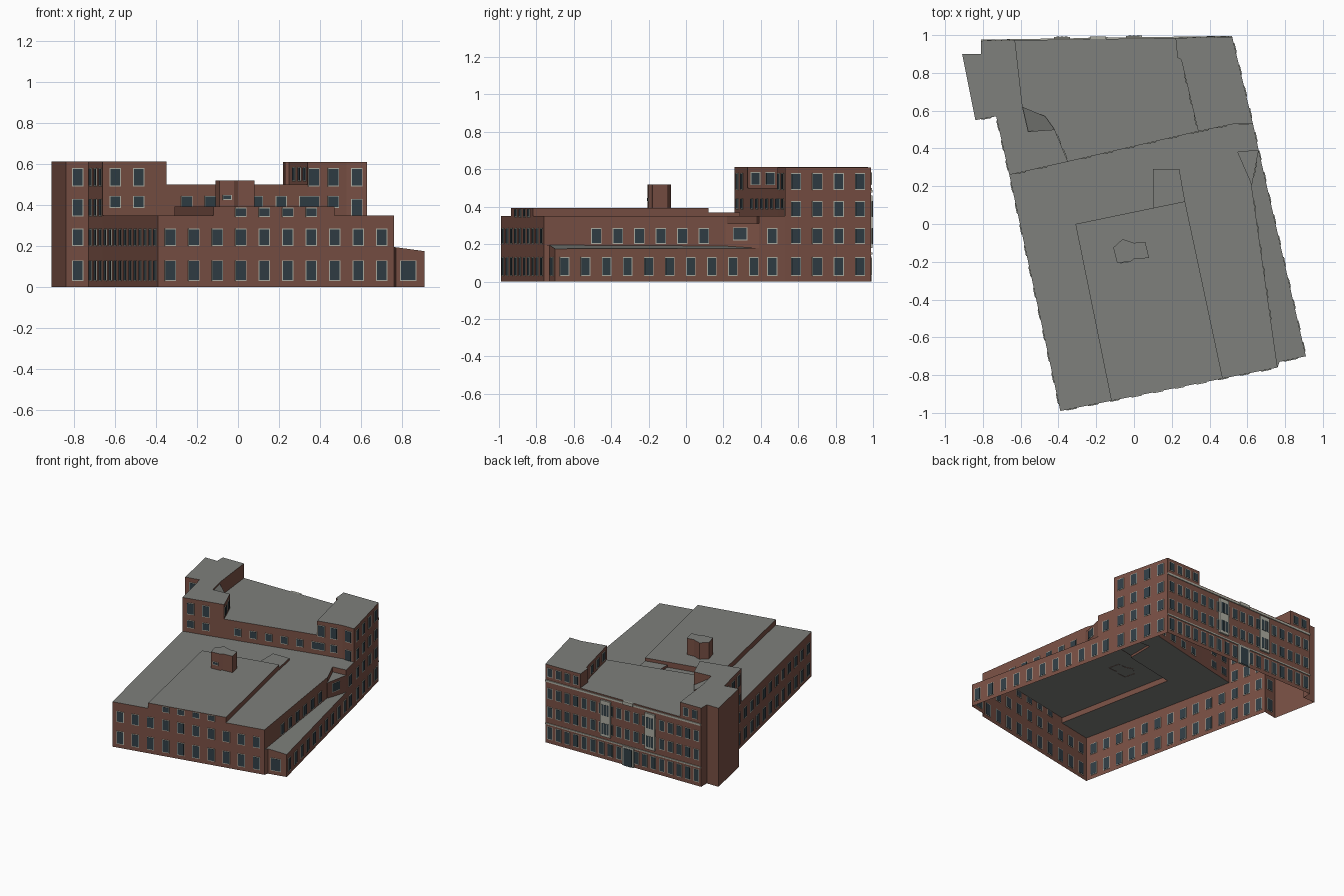
import bpy, bmesh
from mathutils import Vector, Matrix

if "Cube" in bpy.data.objects:
    bpy.data.objects.remove(bpy.data.objects["Cube"])


def material(name, rgb):
    m = bpy.data.materials.new(name)
    m.diffuse_color = (*rgb, 1)
    m.use_nodes = True
    m.node_tree.nodes["Principled BSDF"].inputs["Base Color"].default_value = m.diffuse_color
    return m


BRICK = material("brick", (0.19, 0.08, 0.058))
ROOF = material("roof_grey", (0.21, 0.215, 0.20))
GLASS = material("dark_glass", (0.03, 0.048, 0.06))
TRIM = material("pale_stone", (0.42, 0.42, 0.36))


def finish(name, bm, mats):
    me = bpy.data.meshes.new(name)
    bm.to_mesh(me)
    bm.free()
    for m in mats:
        me.materials.append(m)
    ob = bpy.data.objects.new(name, me)
    bpy.context.collection.objects.link(ob)
    return ob


def block(name, pts, top, bases):
    """Open-bottomed volume: counter-clockwise outline, one wall base per edge (None = no wall)."""
    bm = bmesh.new()
    tops = [Vector((p[0], p[1], p[2] if len(p) > 2 else top)) for p in pts]
    ring = [bm.verts.new(p) for p in tops]
    bm.faces.new(ring).material_index = 1
    for i, base in enumerate(bases):
        if base is None:
            continue
        j = (i + 1) % len(ring)
        lo = [bm.verts.new((tops[k].x, tops[k].y, base)) for k in (i, j)]
        bm.faces.new((lo[0], lo[1], ring[j], ring[i]))
    return finish(name, bm, [BRICK, ROOF])


def slab(bm, a, b, t, z0, z1, w, depth, mat=0, out=0.0):
    """Box lying on the wall a-b at fraction t, spanning z0..z1."""
    d = Vector((b[0] - a[0], b[1] - a[1], 0))
    u = d.normalized()
    n = Vector((u.y, -u.x, 0))
    c = Vector((a[0], a[1], (z0 + z1) / 2)) + d * t + n * out
    h = z1 - z0
    m = Matrix(((u.x * w, n.x * depth, 0, c.x), (u.y * w, n.y * depth, 0, c.y),
                (0, 0, h, c.z), (0, 0, 0, 1)))
    for v in bmesh.ops.create_cube(bm, size=1, matrix=m)["verts"]:
        for f in v.link_faces:
            f.material_index = mat


def windows(name, a, b, axis, values, rows, w=0.056):
    """Framed panes at the given x (axis 0) or y (axis 1) positions along wall a-b."""
    bm = bmesh.new()
    for v in values:
        t = (v - a[axis]) / (b[axis] - a[axis])
        for z0, z1 in rows:
            slab(bm, a, b, t, z0, z1, w, 0.006, 1)
            slab(bm, a, b, t, z0 + 0.005, z1 - 0.004, w - 0.008, 0.009, 0)
    bmesh.ops.recalc_face_normals(bm, faces=bm.faces)
    return finish(name, bm, [GLASS, TRIM])


def steps(start, step, n):
    return [start + step * i for i in range(n)]


# shared plan corners
FL, FR = (-0.39, -0.99), (0.76, -0.76)
R1, R2 = (-0.12, -0.936), (0.47, -0.818)
ML, J1, J2, J3 = (-0.66, 0.26), (-0.35, 0.33), (0.34, 0.49), (0.53, 0.53)
LB, LC = (0.91, -0.70), (0.66, 0.39)
TR, BR, BL = (0.63, 0.53), (0.52, 0.99), (-0.81, 0.97)
S1, S2, S3 = (0.62, 0.22), (0.55, 0.38), (0.48, 0.40)
W1, W2 = (-0.84, 0.55), (-0.73, 0.57)
P1, P2, P3, P4 = (-0.31, 0.0), (0.10, 0.085), (0.27, 0.12), (0.24, 0.29)
P5 = (0.10, 0.29)
E1, E2, E3 = (0.25, 0.87), (0.23, 0.88), (0.22, 0.985)
H1, H2, H3, H4 = (-0.42, 0.50), (-0.56, 0.49), (-0.59, 0.62), (-0.63, 0.973)
N = None

# building volumes
block("front_block", [FL, R1, P1, P2, P5, P4, P3, R2, FR, S1, S2, S3, J3, J2, J1, ML], 0.35,
      [0, N, N, N, N, N, N, 0, 0.15, 0.15, N, N, N, N, N, 0])
block("raised_roof", [R1, R2, P3, P2, P1], 0.392, [0, 0.35, 0.365, 0.35, 0.35])
block("roof_step", [P2, P3, P4, P5], 0.368, [N, 0.35, 0.35, 0.35])
block("side_annex", [(*FR, 0.195), (0.77, -0.73, 0.194), (*LB, 0.175), (*LC, 0.178),
                     (*S2, 0.19), (*S1, 0.19)], 0.19, [0, 0, 0, N, N, N])
block("side_link", [S3, S2, LC, TR, J3], 0.35, [N, 0.18, 0, N, N])
block("annex_rooflight", [(0.58, 0.21), (0.625, 0.21), LC, S2], 0.31, [0.18] * 4)
block("rear_block", [J1, J2, E1, E2, E3, H4, H3, H2, H1], 0.50,
      [0.35, N, N, N, 0, N, N, N, N])
block("left_wing", [ML, J1, H1, H2, H3, H4, BL, (-0.81, 0.90), (-0.91, 0.90), W1, W2], 0.613,
      [0.35, 0.5, 0.5, 0.5, 0.5, 0, 0, 0, 0, 0, 0])
block("wing_roof_wedge", [(*H2, 0.60), (*H1, 0.51), (-0.47, 0.57, 0.51), (*H3, 0.60)], 0.6,
      [0.5, 0.5, 0.5, N])
block("right_tower", [J2, J3, TR, BR, E3, E2, E1], 0.61, [0.35, 0.35, 0, 0, 0.5, 0.5, 0.5])

# roof hut with irregular outline
block("roof_hut", [(-0.09, -0.205), (-0.02, -0.20), (0.0, -0.185), (0.08, -0.18), (0.06, -0.095),
                   (0.0, -0.10), (-0.06, -0.08), (-0.11, -0.125)], 0.52, [0.39] * 8)
windows("hut_window", (-0.09, -0.205), (-0.02, -0.20), 0, [-0.052], [(0.425, 0.45)], 0.045)

# window rows, ground floor upwards
Z1, Z2, Z3, Z4 = (0.03, 0.13), (0.20, 0.285), (0.345, 0.43), (0.49, 0.58)
ALL = [Z1, Z2, Z3, Z4]

# front and left facades
windows("front_windows", FL, FR, 0, steps(-0.33, 0.1145, 10), [Z1, Z2])
windows("raised_roof_windows", R1, R2, 0, steps(0.014, 0.1145, 4), [(0.342, 0.388)])
windows("annex_end_window", (0.77, -0.73), LB, 0, [0.83], [Z1], 0.08)
windows("left_windows", FL, ML, 1, steps(-0.925, 0.112, 11), [Z1, Z2])
windows("left_wing_side_windows", ML, W2, 1, [0.31, 0.415, 0.52], ALL)
windows("bump_front_windows", W1, W2, 0, [-0.783], ALL)

# right facades
windows("annex_windows", LB, LC, 1, steps(-0.65, 0.1125, 10), [(0.03, 0.13)], 0.052)
windows("side_upper_windows", FR, S1, 1, steps(-0.48, 0.115, 6), [Z2])
windows("rooflight_window", (0.625, 0.21), LC, 1, [0.29], [(0.22, 0.29)], 0.08)
windows("side_link_windows", LC, TR, 1, [0.46], [Z1, Z2])
windows("tower_side_windows", TR, BR, 1, steps(0.588, 0.114, 4), ALL)

# upper walls above the front roof
windows("rear_block_windows", J1, J2, 0, steps(-0.25, 0.115, 6), [(0.385, 0.445)])
windows("wing_front_windows", ML, J1, 0, [-0.60, -0.485], [(0.385, 0.445), Z4])
windows("wing_east_windows", J1, H1, 1, [0.37, 0.45], [(0.515, 0.585)])
windows("tower_front_windows", J2, J3, 0, [0.37, 0.465], [(0.385, 0.445), Z4])
windows("tower_corner_windows", J3, TR, 0, [0.58], [Z3, Z4])
windows("tower_west_windows", E1, J2, 1, [0.55, 0.66, 0.77], [(0.515, 0.585)])

# back facade
windows("back_windows", BR, BL, 0, steps(0.48, -0.0735, 18), [Z1, Z2, Z3], 0.046)
windows("back_tower_windows", BR, E3, 0, steps(0.48, -0.0735, 4), [(0.515, 0.585)], 0.046)
windows("back_wing_windows", H4, BL, 0, [-0.68, -0.755], [(0.515, 0.585)], 0.046)

# stone bands along the back
bm = bmesh.new()
for z0, z1 in ((0.145, 0.155), (0.475, 0.49)):
    slab(bm, BR, BL, 0.5, z0, z1, 1.33, 0.012)
bmesh.ops.recalc_face_normals(bm, faces=bm.faces)
finish("back_stone_bands", bm, [TRIM])

# projecting bays and entrance on the back
bm = bmesh.new()
for x in (0.0, -0.38):
    t = (x - BR[0]) / (BL[0] - BR[0])
    slab(bm, BR, BL, t, 0.18, 0.46, 0.085, 0.016, 0, 0.006)
    for z0, z1 in (Z2, Z3):
        for s in (-0.016, 0, 0.016):
            slab(bm, BR, BL, t + s, z0, z1, 0.016, 0.004, 1, 0.014)
t = (-0.19 - BR[0]) / (BL[0] - BR[0])
slab(bm, BR, BL, t, 0.475, 0.50, 0.085, 0.016, 0, 0.006)
slab(bm, BR, BL, t, 0.0, 0.15, 0.10, 0.012, 0, 0.004)
slab(bm, BR, BL, t, 0.0, 0.135, 0.07, 0.004, 1, 0.011)
bmesh.ops.recalc_face_normals(bm, faces=bm.faces)
finish("back_bays_and_entrance", bm, [TRIM, GLASS])
